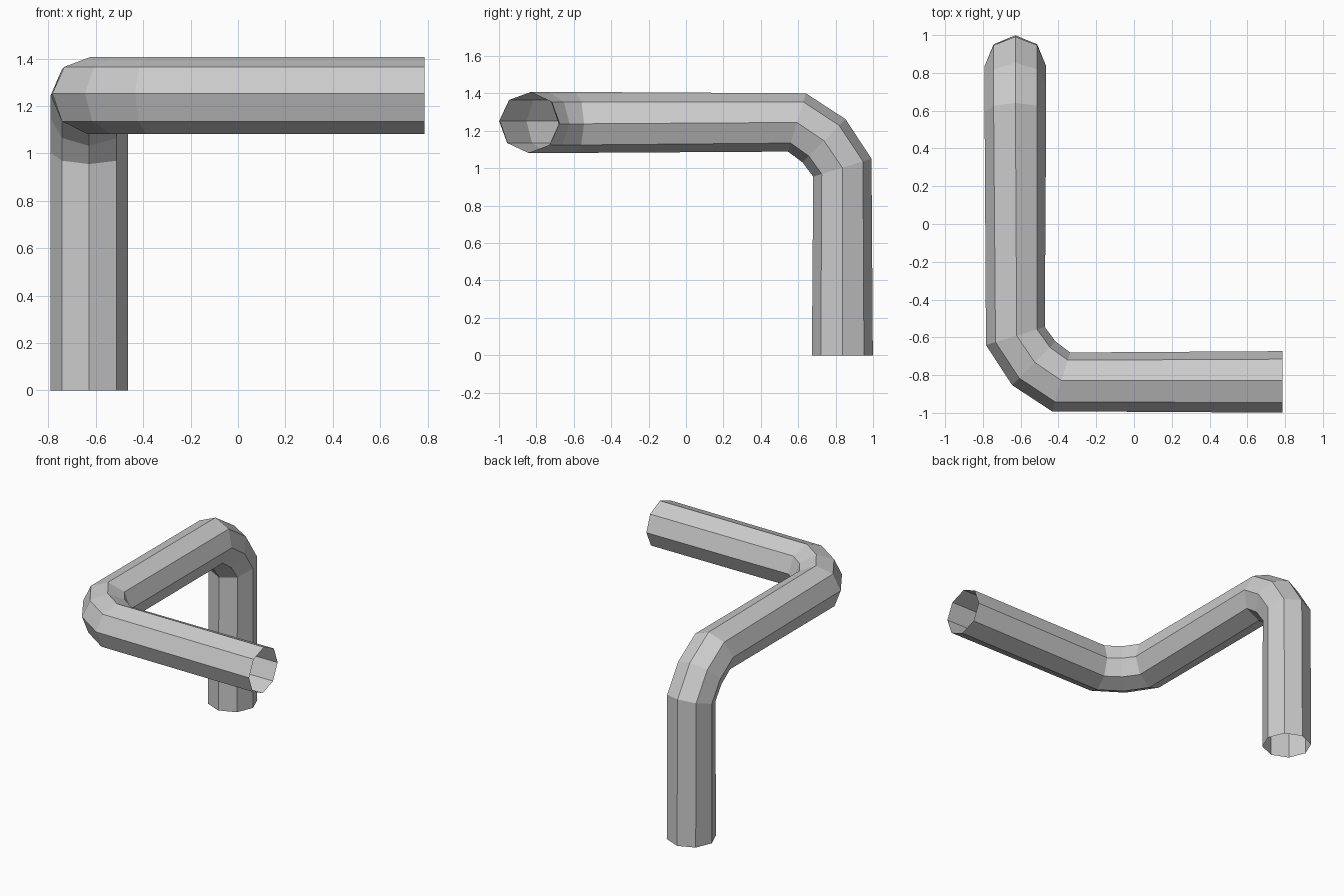
import bpy, bmesh
from math import cos, sin, tau
from mathutils import Vector

if "Cube" in bpy.data.objects:
    bpy.data.objects.remove(bpy.data.objects["Cube"])

SIDES, RADIUS = 8, 0.163

# Centre line: upright leg, bend, horizontal run, bend, end run
path = [Vector(p) for p in (
    (-0.628, 0.836, 0.0), (-0.628, 0.836, 1.003),
    (-0.628, 0.738, 1.147), (-0.628, 0.593, 1.245),
    (-0.628, -0.593, 1.245), (-0.53, -0.738, 1.245),
    (-0.386, -0.836, 1.245), (0.787, -0.836, 1.245))]


def tangent(i):
    # Average direction of the neighbouring segments
    dirs = [(path[j + 1] - path[j]).normalized()
            for j in (i - 1, i) if 0 <= j < len(path) - 1]
    return sum(dirs, Vector()).normalized()


def sweep_tube(name):
    bm = bmesh.new()
    ring = [Vector((cos(tau * k / SIDES), sin(tau * k / SIDES), 0)) * RADIUS
            for k in range(SIDES)]
    old_dir, previous = Vector((0, 0, 1)), None
    for i, centre in enumerate(path):
        new_dir = tangent(i)
        turn = old_dir.rotation_difference(new_dir)
        ring = [turn @ v for v in ring]
        verts = [bm.verts.new(centre + v) for v in ring]
        if previous:
            for k in range(SIDES):
                n = (k + 1) % SIDES
                bm.faces.new((previous[k], previous[n], verts[n], verts[k]))
        old_dir, previous = new_dir, verts
    mesh = bpy.data.meshes.new(name)
    bm.to_mesh(mesh)
    bm.free()
    obj = bpy.data.objects.new(name, mesh)
    bpy.context.collection.objects.link(obj)
    return obj


# Open-ended octagonal pipe with two bends
sweep_tube("bent_pipe")
